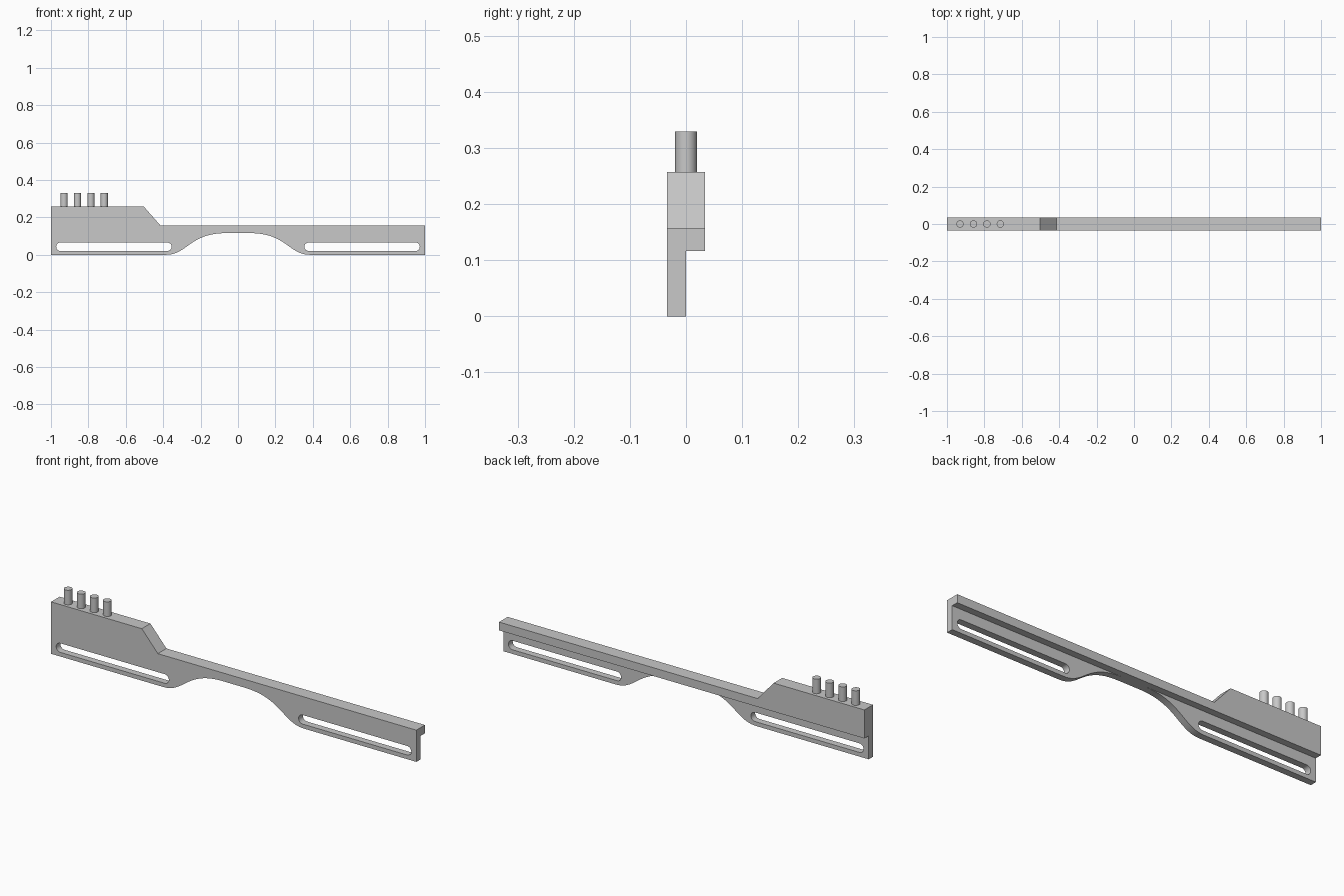
import bpy, bmesh, math
from mathutils import Vector
from mathutils.geometry import interpolate_bezier

cube = bpy.data.objects.get("Cube")
if cube:
    bpy.data.objects.remove(cube)

HALF_DEPTH = 0.0335
TOP, BEAM_TOP, RAIL_BOTTOM = 0.257, 0.157, 0.116

grey = bpy.data.materials.new("light_grey")
grey.use_nodes = True
colour = (0.58, 0.58, 0.58, 1)
grey.diffuse_color = colour
grey.node_tree.nodes["Principled BSDF"].inputs["Base Color"].default_value = colour


def finish(obj):
    obj.data.materials.append(grey)
    bpy.ops.object.select_all(action="DESELECT")
    obj.select_set(True)
    bpy.context.view_layer.objects.active = obj
    bpy.ops.object.shade_smooth_by_angle(angle=math.radians(30))


def slab(name, loops, y_front, y_back):
    """Fill an (x, z) outline with optional holes and extrude it along y."""
    bm = bmesh.new()
    for loop in loops:
        verts = [bm.verts.new((x, y_front, z)) for x, z in loop]
        for a, b in zip(verts, verts[1:] + verts[:1]):
            bm.edges.new((a, b))
    bmesh.ops.triangle_fill(bm, edges=bm.edges[:], use_beauty=True)
    ext = bmesh.ops.extrude_face_region(bm, geom=bm.faces[:], use_keep_orig=True)
    moved = [g for g in ext["geom"] if isinstance(g, bmesh.types.BMVert)]
    bmesh.ops.translate(bm, verts=moved, vec=(0, y_back - y_front, 0))
    bmesh.ops.recalc_face_normals(bm, faces=bm.faces[:])
    mesh = bpy.data.meshes.new(name)
    bm.to_mesh(mesh)
    bm.free()
    obj = bpy.data.objects.new(name, mesh)
    bpy.context.collection.objects.link(obj)
    finish(obj)


def slot(x0, x1, z, r, steps=12):
    """Outline of a rounded slot between two x ends."""
    points = []
    for cx, start in ((x1 - r, -90), (x0 + r, 90)):
        for i in range(steps + 1):
            a = math.radians(start + 180 * i / steps)
            points.append((cx + r * math.cos(a), z + r * math.sin(a)))
    return points


# Top edge, raised at the right end with a sloped step
top_edge = [(1, BEAM_TOP), (-0.415, BEAM_TOP), (-0.503, TOP), (-1, TOP)]

# Underside arch, mirrored about the middle
handles = [(0.385, 0), (0.27, 0), (0.26, RAIL_BOTTOM), (0.06, RAIL_BOTTOM)]
right_arch = [(p.x, p.y) for p in interpolate_bezier(*[Vector(h) for h in handles], 24)]
left_arch = [(-x, z) for x, z in right_arch]
outline = top_edge + [(-1, 0)] + left_arch + right_arch[::-1] + [(1, 0)]

# Front plate with two long slots
slots = [slot(0.355, 0.972, 0.043, 0.0225), slot(-0.972, -0.355, 0.043, 0.0225)]
slab("front_plate", [outline] + slots, -HALF_DEPTH, 0)

# Thicker rail behind the upper part of the plate
slab("back_rail", [top_edge + [(-1, RAIL_BOTTOM), (1, RAIL_BOTTOM)]], 0, HALF_DEPTH)

# Row of pegs on the raised end
for i in range(4):
    bpy.ops.mesh.primitive_cylinder_add(vertices=32, radius=0.0193, depth=0.08,
                                        location=(-0.93 + 0.0717 * i, 0, 0.289))
    peg = bpy.context.object
    peg.name = f"peg_{i + 1}"
    finish(peg)
